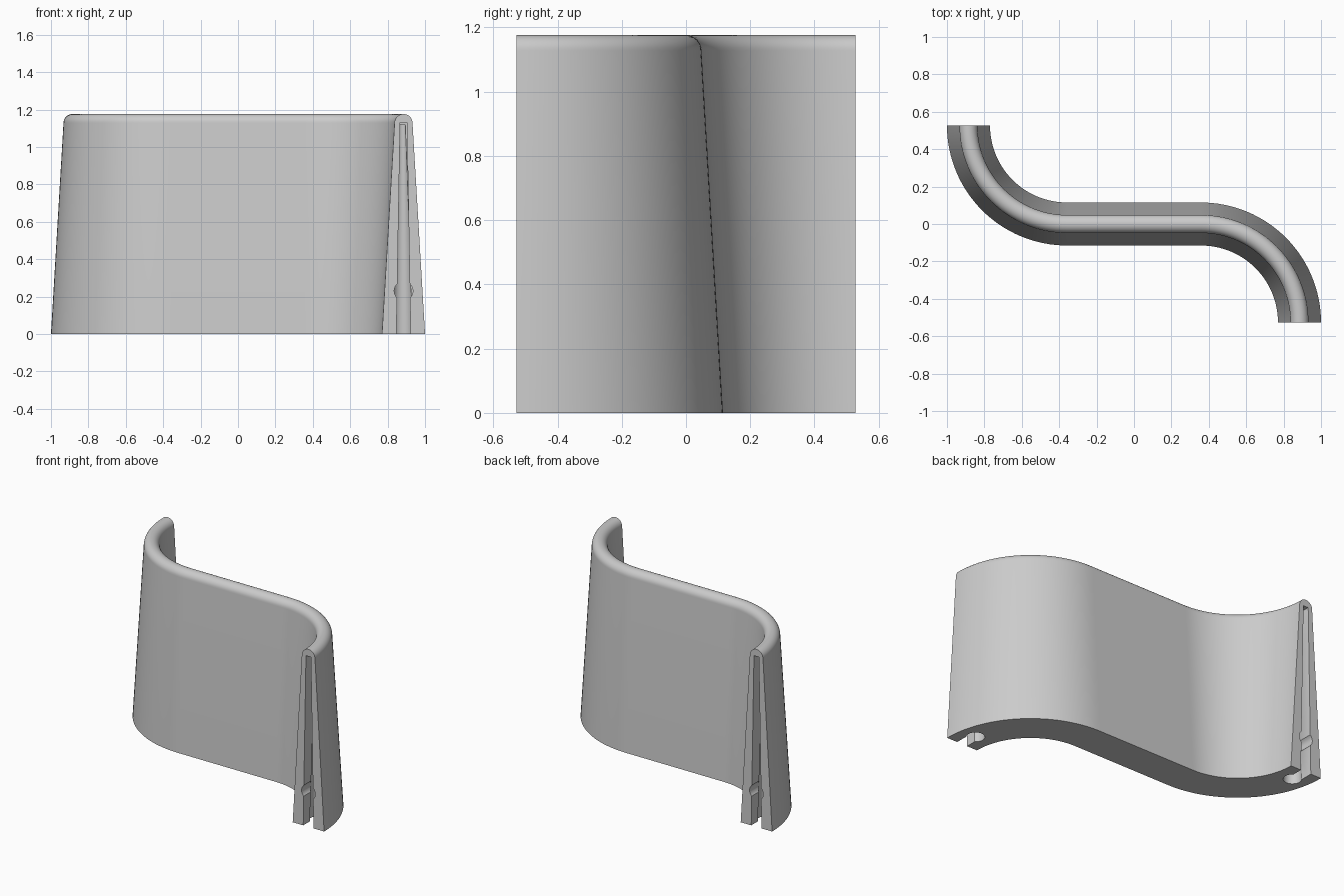
import bpy, bmesh, math
from mathutils import Matrix

cube = bpy.data.objects.get("Cube")
if cube:
    bpy.data.objects.remove(cube, do_unlink=True)

BEND = 0.527            # bend radius of the centre line
HALF = 0.358            # half length of the straight middle
END_X, END_Y = HALF + BEND, -BEND
BASE, TOP, SHOULDER = 0.115, 0.048, 1.128

grey = bpy.data.materials.new("plain_grey")
grey.use_nodes = True
grey.diffuse_color = (0.6, 0.6, 0.6, 1)
grey.node_tree.nodes["Principled BSDF"].inputs["Base Color"].default_value = (0.6, 0.6, 0.6, 1)


def make_object(name, bm):
    bmesh.ops.recalc_face_normals(bm, faces=bm.faces)
    mesh = bpy.data.meshes.new(name)
    bm.to_mesh(mesh)
    bm.free()
    mesh.materials.append(grey)
    obj = bpy.data.objects.new(name, mesh)
    bpy.context.collection.objects.link(obj)
    return obj


def loft(bm, rings):
    """Skin a list of closed rings and cap both ends."""
    rings = [[bm.verts.new(p) for p in ring] for ring in rings]
    for a, b in zip(rings, rings[1:]):
        for i in range(len(a)):
            j = (i + 1) % len(a)
            bm.faces.new((a[i], a[j], b[j], b[i]))
    bm.faces.new(rings[0])
    bm.faces.new(rings[-1])


# Wall cross-section: tapered sides with a rounded top
profile = [(-BASE, 0), (BASE, 0)]
for i in range(17):
    a = math.pi * i / 16
    profile.append((TOP * math.cos(a), SHOULDER + TOP * math.sin(a)))

# S-shaped centre line: position and outward direction at each station
STEPS = 32
bend = []
for i in range(STEPS + 1):
    a = math.pi / 2 * i / STEPS
    c, s = math.cos(a), math.sin(a)
    bend.append((HALF + BEND * c, -BEND + BEND * s, c, s))
path = bend + [(-x, -y, nx, ny) for x, y, nx, ny in reversed(bend)]

bm = bmesh.new()
loft(bm, [[(x + nx * w, y + ny * w, z) for w, z in profile] for x, y, nx, ny in path])
wall = make_object("curved_wall", bm)


# Cutters for the connector slot in one end
def slot_cutter():
    bm = bmesh.new()
    section = [(-0.039, -0.05), (0.039, -0.05), (0.018, 1.13), (-0.018, 1.13)]
    loft(bm, [[(END_X + w, y, z) for w, z in section] for y in (END_Y - 0.1, END_Y + 0.1)])
    return bm


def socket_cutter():
    bm = bmesh.new()
    bmesh.ops.create_cone(bm, cap_ends=True, segments=32, radius1=0.057, radius2=0.022,
                          depth=1.17, matrix=Matrix.Translation((END_X - 0.007, END_Y + 0.115, 0.535)))
    return bm


def hole_cutter():
    bm = bmesh.new()
    place = Matrix.Translation((END_X, END_Y, 0.23)) @ Matrix.Rotation(math.pi / 2, 4, "X")
    bmesh.ops.create_cone(bm, cap_ends=True, segments=32, radius1=0.05, radius2=0.05,
                          depth=0.2, matrix=place)
    return bm


# Cut both ends; the second end is the first turned half way round
bpy.context.view_layer.objects.active = wall
for turn in (0, math.pi):
    for build in (slot_cutter, socket_cutter, hole_cutter):
        bm = build()
        bmesh.ops.rotate(bm, verts=bm.verts, matrix=Matrix.Rotation(turn, 3, "Z"))
        cutter = make_object("slot_cutter", bm)
        cutter.hide_render = True
        cut = wall.modifiers.new("slot", "BOOLEAN")
        cut.operation = "DIFFERENCE"
        cut.solver = "EXACT"
        cut.object = cutter
        bpy.ops.object.modifier_apply(modifier=cut.name)
        bpy.data.objects.remove(cutter, do_unlink=True)

# Smooth the curves and keep the edges crisp
bpy.ops.object.select_all(action="DESELECT")
wall.select_set(True)
bpy.ops.object.shade_smooth_by_angle(angle=math.radians(30))
